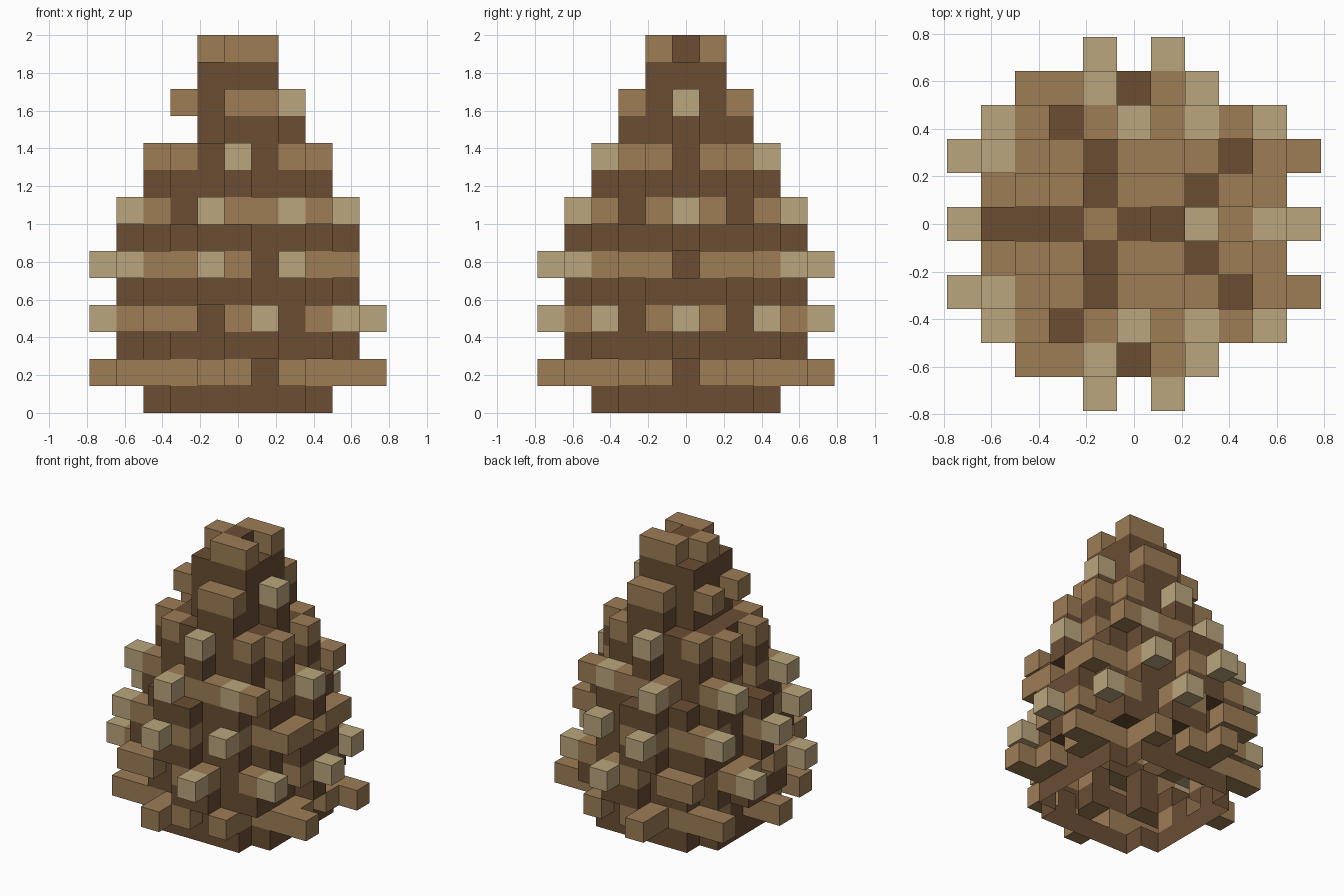
import bpy, bmesh, math
from mathutils import Vector

old = bpy.data.objects.get("Cube")
if old:
    bpy.data.objects.remove(old, do_unlink=True)

SIZE = 1 / 7          # edge of one block
REACH = 6             # blocks searched either side of the axis


def material(name, colour):
    mat = bpy.data.materials.new(name)
    mat.use_nodes = True
    mat.diffuse_color = (*colour, 1)
    mat.node_tree.nodes["Principled BSDF"].inputs["Base Color"].default_value = (*colour, 1)
    return mat


# Each tier is a dark layer with a wavy scale layer on top:
# (scales around, dark radius, dark wave, scale radius, scale wave)
TIERS = [
    (9, 3.70, 0.00, 4.54, 0.908),
    (9, 4.25, 0.25, 4.70, 0.940),
    (9, 4.25, 0.25, 4.35, 0.870),
    (7, 4.09, 0.08, 3.75, 0.755),
    (6, 3.10, 0.25, 3.00, 0.600),
    (5, 2.10, 0.20, 2.05, 0.410),
    (5, 1.50, 0.00, 1.24, 0.270),
]

# Sort every filled block into core, scales or scale tips
parts = {"cone_core": set(), "cone_scales": set(), "scale_tips": set()}
for tier, (count, dark_r, dark_wave, scale_r, scale_wave) in enumerate(TIERS):
    turn = 1 if tier % 2 else -1      # scales stagger from tier to tier
    for i in range(-REACH, REACH + 1):
        for j in range(-REACH, REACH + 1):
            dist = math.hypot(i, j)
            wave = turn * math.cos(count * math.atan2(j, i))
            if dist <= dark_r + dark_wave * wave:
                parts["cone_core"].add((i, j, 2 * tier))
            if dist <= scale_r + scale_wave * wave:
                if dist <= 0.78 * scale_r:
                    part = "cone_core"
                elif tier > 0 and wave > 0.8 and dist > 0.955 * scale_r:
                    part = "scale_tips"
                else:
                    part = "cone_scales"
                parts[part].add((i, j, 2 * tier + 1))

filled = set().union(*parts.values())


def build_blocks(name, cells, mat):
    """Skin the outside of a set of blocks; the underside of the cone is open."""
    bm = bmesh.new()
    corners = {}

    def corner(p):
        key = tuple(round(2 * c) for c in p)
        if key not in corners:
            corners[key] = bm.verts.new(p * SIZE)
        return corners[key]

    for cell in sorted(cells):
        centre = Vector(cell) + Vector((0, 0, 0.5))
        for axis in range(3):
            for sign in (-1, 1):
                n = Vector((0, 0, 0))
                n[axis] = sign
                beside = tuple(int(a + b) for a, b in zip(cell, n))
                if beside in filled or beside[2] < 0:
                    continue
                u = Vector((0, 0, 0))
                u[(axis + 1) % 3] = 0.5
                v = n.cross(u)
                mid = centre + n / 2
                bm.faces.new([corner(mid + a * u + b * v)
                              for a, b in ((-1, -1), (1, -1), (1, 1), (-1, 1))])
    mesh = bpy.data.meshes.new(name)
    bm.to_mesh(mesh)
    bm.free()
    mesh.materials.append(mat)
    obj = bpy.data.objects.new(name, mesh)
    bpy.context.scene.collection.objects.link(obj)


build_blocks("cone_core", parts["cone_core"], material("dark bark", (0.147, 0.076, 0.034)))
build_blocks("cone_scales", parts["cone_scales"], material("brown scale", (0.342, 0.205, 0.093)))
build_blocks("scale_tips", parts["scale_tips"], material("pale tip", (0.49, 0.381, 0.205)))
